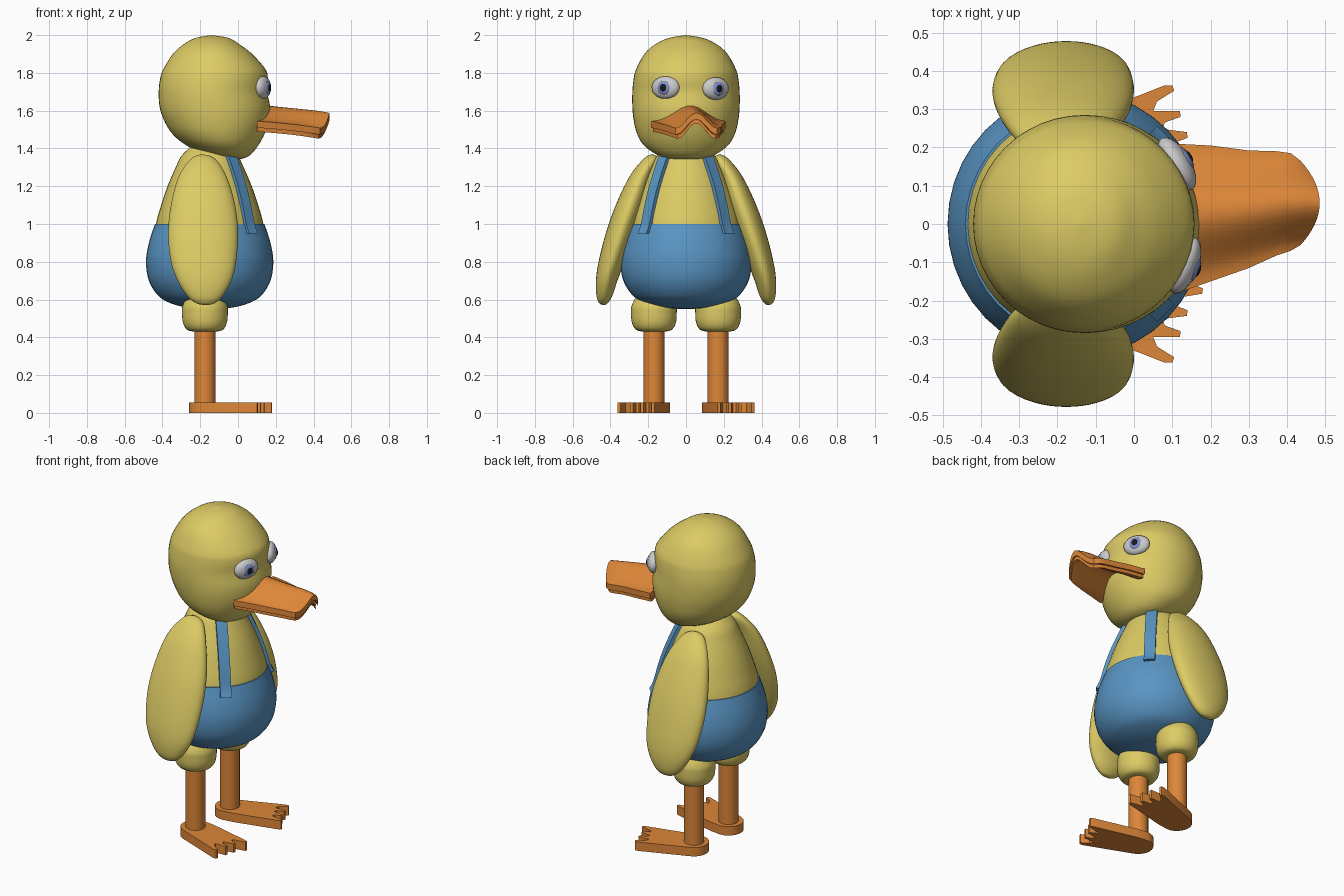
import bpy, bmesh
from math import sin, cos, pi, radians
from mathutils import Vector, Matrix

if "Cube" in bpy.data.objects:
    bpy.data.objects.remove(bpy.data.objects["Cube"])


def material(name, rgb):
    m = bpy.data.materials.new(name)
    m.diffuse_color = (*rgb, 1)
    m.use_nodes = True
    m.node_tree.nodes["Principled BSDF"].inputs["Base Color"].default_value = m.diffuse_color
    return m


YELLOW = material("yellow", (0.72, 0.60, 0.13))
BLUE = material("blue", (0.10, 0.30, 0.55))
ORANGE = material("orange", (0.72, 0.24, 0.04))
WHITE = material("white", (0.75, 0.75, 0.78))
IRIS = material("iris", (0.22, 0.28, 0.62))
BLACK = material("black", (0.01, 0.01, 0.01))


def finish(name, bm, mat, angle=40):
    bmesh.ops.remove_doubles(bm, verts=bm.verts, dist=1e-5)
    bmesh.ops.recalc_face_normals(bm, faces=bm.faces)
    me = bpy.data.meshes.new(name)
    bm.to_mesh(me)
    bm.free()
    me.materials.append(mat)
    for p in me.polygons:
        p.use_smooth = True
    me.set_sharp_from_angle(angle=radians(angle))
    ob = bpy.data.objects.new(name, me)
    bpy.context.collection.objects.link(ob)
    return ob


def skin(name, sections, mat, angle=40):
    """Join closed point loops of equal length and cap both ends."""
    bm = bmesh.new()
    loops = [[bm.verts.new(p) for p in s] for s in sections]
    n = len(loops[0])
    for a, b in zip(loops, loops[1:]):
        for i in range(n):
            j = (i + 1) % n
            bm.faces.new((a[i], a[j], b[j], b[i]))
    bm.faces.new(loops[0])
    bm.faces.new(loops[-1])
    return finish(name, bm, mat, angle)


def spline(keys, steps=5):
    """Catmull-Rom resampling of a list of number tuples."""
    k = [Vector(v) for v in keys]
    k = [k[0]] + k + [k[-1]]
    out = []
    for i in range(1, len(k) - 2):
        p0, p1, p2, p3 = k[i - 1:i + 3]
        for s in range(steps):
            t = s / steps
            out.append(0.5 * (2 * p1 + (p2 - p0) * t + (2 * p0 - 5 * p1 + 4 * p2 - p3) * t * t
                              + (3 * p1 - p0 - 3 * p2 + p3) * t ** 3))
    return out + [k[-1]]


def loft(name, rings, mat, n=40):
    """Rings are (z, centre x, centre y, radius x, radius y)."""
    return skin(name, [[(cx + rx * cos(2 * pi * i / n), cy + ry * sin(2 * pi * i / n), z)
                        for i in range(n)] for z, cx, cy, rx, ry in rings], mat)


def box_ring(z, x0, x1, y0, y1):
    return (z, (x0 + x1) / 2, (y0 + y1) / 2, (x1 - x0) / 2, (y1 - y0) / 2)


def ball(name, loc, normal_angle, radii, mat):
    bm = bmesh.new()
    bmesh.ops.create_uvsphere(bm, u_segments=24, v_segments=14, radius=1)
    bm.transform(Matrix.Translation(loc) @ Matrix.Rotation(normal_angle, 4, 'Z')
                 @ Matrix.Diagonal((*radii, 1)))
    return finish(name, bm, mat)


# Body and trousers
CX = -0.15
torso = [(0.85, 0.30), (1.0, 0.284), (1.1, 0.257), (1.2, 0.223), (1.3, 0.18), (1.36, 0.15), (1.41, 0.10)]
trousers = [(0.55, 0.0001), (0.556, 0.11), (0.58, 0.205), (0.62, 0.272), (0.7, 0.322),
            (0.8, 0.337), (0.9, 0.322), (1.0, 0.29)]
loft("body", [(z, CX, 0, r, r * 1.03) for z, r in spline(torso)], YELLOW)
loft("trousers", [(z, CX, 0, r, r * 1.03) for z, r in spline(trousers)], BLUE)

# Head
head = [(2.0, -0.14, -0.1399, 0.0001), (1.985, -0.225, -0.05, 0.09), (1.95, -0.29, 0.01, 0.165),
        (1.9, -0.345, 0.075, 0.22), (1.82, -0.395, 0.145, 0.264), (1.77, -0.412, 0.158, 0.277),
        (1.7, -0.42, 0.155, 0.284), (1.62, -0.415, 0.17, 0.284), (1.55, -0.392, 0.165, 0.277),
        (1.48, -0.35, 0.142, 0.26), (1.42, -0.28, 0.11, 0.226), (1.37, -0.18, 0.07, 0.16),
        (1.346, -0.1, 0.025, 0.085), (1.34, -0.04, -0.0399, 0.0001)]
loft("head", spline([box_ring(z, a, b, -w, w) for z, a, b, w in head], 4), YELLOW, 48)

# Eyes
for side, pos, ang in (("left", (0.112, 0.157, 1.717), 31), ("right", (0.132, -0.108, 1.722), -21)):
    a = radians(ang)
    out = Vector((cos(a), sin(a), 0))
    pos = Vector(pos)
    ball(side + "_eye", pos, a, (0.036, 0.078, 0.06), WHITE)
    ball(side + "_iris", pos + out * 0.028, a, (0.012, 0.036, 0.036), IRIS)
    ball(side + "_pupil", pos + out * 0.034, a, (0.010, 0.02, 0.022), BLACK)

# Bill: stations are (x, y low, y high, ridge z, edge z)
stations = [(0.10, -0.185, 0.21, 1.635, 1.545), (0.2, -0.15, 0.205, 1.622, 1.537),
            (0.3, -0.115, 0.192, 1.612, 1.527), (0.4, -0.082, 0.19, 1.602, 1.517),
            (0.45, -0.07, 0.185, 1.595, 1.512), (0.485, -0.055, 0.165, 1.588, 1.508)]


def bill(name, top, bottom, inset):
    sections = []
    for x, y0, y1, ridge, edge in stations:
        pts = []
        for drop, order in ((top, 1), (bottom, -1)):
            for i in range(17):
                t = order * (i / 8 - 1)
                mid, half = (y0 + y1) / 2, (y1 - y0) / 2 - inset
                bend = max(0, x - 0.3) / 0.185 * 0.05 * t * t
                pts.append((x - bend - inset * (x > 0.4), mid + half * t,
                            edge + (ridge - edge) * (0.5 + 0.5 * cos(pi * t)) - drop))
        sections.append(pts)
    skin(name, sections, ORANGE)


bill("upper_bill", 0, 0.035, 0)
bill("lower_bill", 0.035, 0.056, 0.01)

wing = [(1.37, -0.19, -0.1899, 0.18, 0.1801), (1.345, -0.25, -0.12, 0.145, 0.225),
        (1.25, -0.315, -0.06, 0.18, 0.30), (1.1, -0.355, -0.015, 0.22, 0.372),
        (0.95, -0.37, 0, 0.27, 0.425), (0.8, -0.355, -0.01, 0.325, 0.463),
        (0.7, -0.32, -0.035, 0.363, 0.477), (0.62, -0.27, -0.08, 0.39, 0.474),
        (0.58, -0.22, -0.125, 0.415, 0.458), (0.57, -0.17, -0.1699, 0.435, 0.4351)]
thigh = [(0.43, 0.0001), (0.432, 0.07), (0.445, 0.1), (0.48, 0.117), (0.53, 0.121),
         (0.57, 0.117), (0.62, 0.085), (0.66, 0.0001)]
toes = [(-0.1, 0.095), (0.16, 0.16), (0.18, 0.168), (0.178, 0.182), (0.10, 0.195), (0.105, 0.212),
        (0.14, 0.225), (0.138, 0.24), (0.075, 0.248), (0.08, 0.265), (0.122, 0.28), (0.12, 0.295),
        (0.05, 0.295), (0.06, 0.32), (0.105, 0.348), (0.1, 0.362), (0.08, 0.362), (-0.2, 0.252)]
heel = [(-0.175 + 0.085 * cos(a), 0.17 + 0.085 * sin(a))
        for a in (radians(120 + 15 * i) for i in range(11))]

for side, s in (("left", 1), ("right", -1)):
    # Wings
    loft(side + "_wing", spline([box_ring(z, a, b, *sorted((s * c, s * d)))
                                 for z, a, b, c, d in wing]), YELLOW)
    # Legs
    loft(side + "_thigh", [(z, -0.175, s * 0.17, r, r) for z, r in spline(thigh, 4)], YELLOW)
    loft(side + "_leg", [(z, -0.175, s * 0.17, 0.056, 0.056) for z in (0.04, 0.46)], ORANGE, 28)
    # Webbed feet
    outline = toes + heel
    skin(side + "_foot", [[(x, s * y, z) for x, y in outline] for z in (0, 0.055)], ORANGE, 30)
    # Straps following the front of the body
    out = Vector((cos(pi / 4), s * sin(pi / 4), 0))
    across = Vector((-out.y, out.x, 0))
    strap = []
    for z, r in spline([(0.95, 0.308)] + torso[1:-1]):
        base = Vector((CX, 0, z))
        strap.append([base + out * (r + d) + across * w
                      for d, w in ((-0.03, -0.032), (0.022, -0.032), (0.022, 0.032), (-0.03, 0.032))])
    skin(side + "_strap", strap, BLUE)
